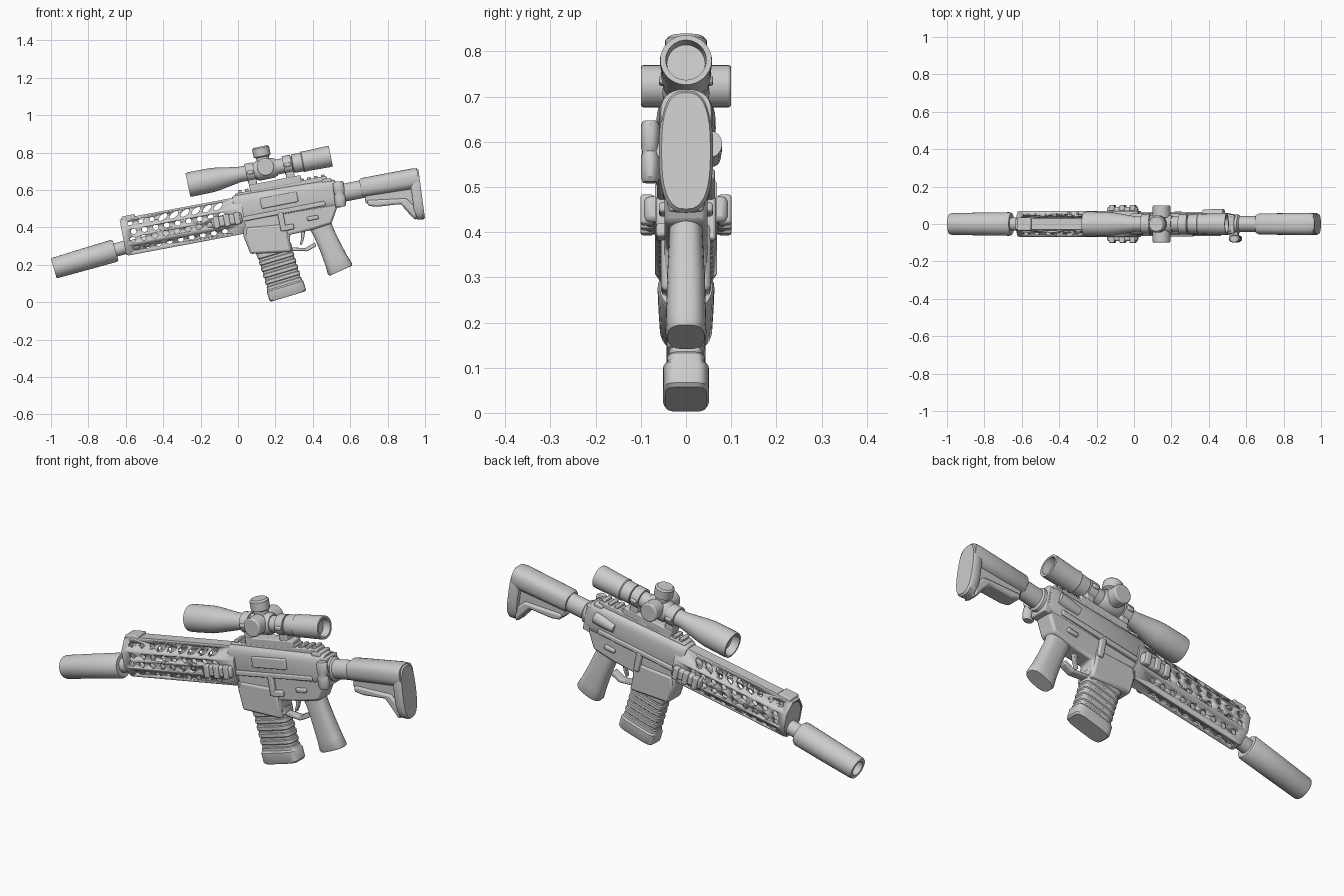
import bpy, bmesh, math
from mathutils import Vector

if "Cube" in bpy.data.objects:
    bpy.data.objects.remove(bpy.data.objects["Cube"])

TILT = math.radians(11)


def finish(name, bm, bevel=0.0):
    bmesh.ops.recalc_face_normals(bm, faces=bm.faces)
    me = bpy.data.meshes.new(name)
    bm.to_mesh(me)
    bm.free()
    ob = bpy.data.objects.new(name, me)
    bpy.context.collection.objects.link(ob)
    bpy.ops.object.select_all(action='DESELECT')
    ob.select_set(True)
    bpy.context.view_layer.objects.active = ob
    bpy.ops.object.shade_smooth_by_angle(angle=math.radians(35))
    if bevel:
        m = ob.modifiers.new("bevel", 'BEVEL')
        m.width, m.segments = bevel, 2
    return ob


def loft(name, p0, p1, stations, n=28, e=1.0, y=0.0, turn=0.0, closed=False):
    """Rounded sections (t, half height, half width) along p0 -> p1 in the xz plane."""
    bm = bmesh.new()
    a, b = Vector((p0[0], y, p0[1])), Vector((p1[0], y, p1[1]))
    d = (b - a).normalized()
    up = Vector((-d.z, 0, d.x))
    rings = []
    for t, h, w in stations:
        ring = []
        for i in range(n):
            q = 2 * math.pi * i / n + turn
            c, s = math.cos(q), math.sin(q)
            c, s = (math.copysign(abs(v) ** e, v) for v in (c, s))
            ring.append(bm.verts.new(a.lerp(b, t) + up * h * s + Vector((0, w * c, 0))))
        rings.append(ring)
    pairs = list(zip(rings, rings[1:])) + ([(rings[-1], rings[0])] if closed else [])
    for r, s in pairs:
        for i in range(n):
            j = (i + 1) % n
            bm.faces.new((r[i], r[j], s[j], s[i]))
    if not closed:
        bm.faces.new(rings[0])
        bm.faces.new(rings[-1])
    return finish(name, bm)


def add_prism(bm, pts, y0, y1):
    f = bm.faces.new([bm.verts.new((x, y0, z)) for x, z in pts])
    g = bmesh.ops.extrude_face_region(bm, geom=[f])['geom']
    bmesh.ops.translate(bm, vec=(0, y1 - y0, 0),
                        verts=[v for v in g if isinstance(v, bmesh.types.BMVert)])


def plate(name, pts, y0, y1, bevel=0.008):
    bm = bmesh.new()
    add_prism(bm, pts, y0, y1)
    return finish(name, bm, bevel)


def oval(cx, cz, rx, rz, ang=TILT, n=10):
    c, s = math.cos(ang), math.sin(ang)
    out = []
    for i in range(n):
        u, v = (rx * math.cos(2 * math.pi * i / n), rz * math.sin(2 * math.pi * i / n))
        out.append((cx + u * c - v * s, cz + u * s + v * c))
    return out


def block(name, cx, cz, l, h, y0, y1, ang=TILT, bevel=0.006):
    c, s = math.cos(ang), math.sin(ang)
    pts = [(cx + u * c - v * s, cz + u * s + v * c)
           for u, v in ((-l/2, -h/2), (l/2, -h/2), (l/2, h/2), (-l/2, h/2))]
    return plate(name, pts, y0, y1, bevel)


# Muzzle can with open bore, and barrel
loft("muzzle_can", (-.985, .181), (-.655, .277),
     [(.12, .034, .034), (.0, .038, .038), (0, .053, .054), (.03, .056, .058),
      (.5, .059, .061), (.97, .061, .063), (1, .055, .058)])
loft("barrel", (-.67, .275), (.03, .465), [(0, .036, .036), (.12, .036, .036), (.13, .03, .03), (1, .03, .03)])

# Hollow handguard with rows of vents
A, B = (-.615, .346), (.03, .467)
k = 1 / math.cos(math.pi / 8)
H, W, T = .1 * k, .069 * k, .012
guard = loft("handguard", A, B, [(0, H - .005, W - .004), (.02, H, W), (1, H, W), (1, H - T, W - T), (0, H - T, W - T)],
             n=8, turn=math.pi / 8, closed=True)
bm = bmesh.new()
ax = Vector((B[0] - A[0], B[1] - A[1]))
L = ax.length
ax.normalize()
for off, rx, rz, skew in ((.068, .014, .011, 0), (.021, .016, .014, 0), (-.021, .016, .014, 0), (-.068, .016, .012, 0)):
    for i in range(9):
        s = .05 + i * .06 + (.012 if off in (.021, -.068) else 0)
        cx, cz = A[0] + ax.x * s - ax.y * off, A[1] + ax.y * s + ax.x * off
        slot = off > .05 and i > 2
        for side in (-1, 1):
            pts = oval(cx, cz, .029 if slot else rx, .014 if slot else rz, TILT + (.5 if slot else skew))
            add_prism(bm, pts, side * .025, side * .1)
for i in range(8):
    s = .06 + i * .065
    ring = [bm.verts.new((A[0] + ax.x * s + .02 * math.cos(q), .013 * math.sin(q), A[1] + ax.y * s - .13))
            for q in (2 * math.pi * j / 10 for j in range(10))]
    g = bmesh.ops.extrude_face_region(bm, geom=[bm.faces.new(ring)])['geom']
    bmesh.ops.translate(bm, vec=(0, 0, .052), verts=[v for v in g if isinstance(v, bmesh.types.BMVert)])
cutter = finish("vent_cutter", bm)
cutter.hide_render = True
cutter.hide_set(True)
m = guard.modifiers.new("vents", 'BOOLEAN')
m.operation, m.object, m.solver = 'DIFFERENCE', cutter, 'EXACT'
block("front_sight_base", -.585, .447, .075, .035, -.035, .035)
loft("guard_end_ring", (-.612, .3465), (-.604, .348), [(0, .085, .06), (1, .085, .06)], n=16)
for side, tag in ((-1, "front"), (1, "back")):
    y0, y1 = sorted((side * .05, side * .092))
    block("side_rail_" + tag, -.06, .437, .165, .058, y0, y1, bevel=.012)
    for i in range(3):
        y0, y1 = sorted((side * .07, side * .101))
        block(f"side_rail_rib_{tag}_{i}", -.115 + i * .055, .427 + i * .011, .03, .066, y0, y1)

# Receiver
loft("upper_receiver", (-.02, .492), (.53, .584),
     [(0, .07, .05), (.03, .08, .058), (.95, .078, .058), (1, .07, .052)], e=.55)
plate("lower_receiver", [(.02, .46), (.03, .35), (.065, .262), (.285, .272), (.275, .36), (.39, .385),
                         (.5, .42), (.535, .52), (.52, .55), (.05, .47)], -.048, .048, .012)
plate("magazine_well", [(.045, .4), (.04, .34), (.065, .258), (.288, .27), (.268, .35), (.26, .42)], -.055, .055, .012)
block("top_rail", .23, .613, .5, .03, -.034, .034)
for i in range(13):
    block(f"rail_tooth_{i}", .01 + i * .037, .589 + i * .0069, .02, .02, -.03, .03, bevel=.003)
block("port_cover", .22, .545, .2, .055, -.066, -.04)
block("side_ridge", .24, .485, .46, .025, -.064, .064)
loft("assist_knob", (.37, .565), (.48, .595), [(0, .022, .022), (.6, .03, .025), (1, .03, .025)], y=.055, n=16)
block("bolt_release", .235, .43, .03, .1, -.066, .066)
block("magazine_button", .27, .40, .06, .03, -.066, -.04)
block("selector", .40, .45, .06, .022, -.06, .06)
block("charging_handle", .475, .645, .05, .03, -.045, .045)
block("end_plate", .527, .575, .04, .14, -.05, .05)
loft("rear_knob", (.55, .51), (.535, .645), [(0, .022, .017), (.08, .03, .021), (.4, .03, .021),
     (.5, .024, .018), (.6, .03, .021), (.93, .03, .021), (1, .022, .017)], n=16, y=-.079)
block("knob_arm", .535, .585, .045, .05, -.08, 0)

# Trigger, grip and magazine
plate("trigger_guard", [(.27, .295), (.28, .275), (.37, .272), (.42, .30), (.41, .32), (.36, .29), (.29, .292)], -.02, .02, .004)
plate("trigger", [(.335, .385), (.36, .385), (.352, .335), (.34, .305), (.33, .308), (.338, .34)], -.01, .01, .003)
loft("grip", (.435, .425), (.55, .168),
     [(0, .062, .036), (.2, .056, .038), (.5, .058, .042), (.8, .064, .044), (.96, .071, .045), (1, .066, .041)], e=.75)
mag = [(0, .098, .044)]
for i in range(5):
    t = .12 + i * .13
    mag += [(t, .096, .043), (t + .015, .092, .039), (t + .055, .092, .039), (t + .07, .096, .043)]
mag += [(.76, .097, .044), (.79, .102, .051), (.97, .102, .051), (1, .095, .046)]
loft("magazine", (.19, .29), (.268, .03), mag, e=.42, n=32)

# Stock
loft("buffer_tube", (.53, .578), (.68, .608), [(0, .06, .05), (.2, .06, .05), (.25, .048, .043), (1, .048, .043)])
loft("stock_body", (.655, .61), (.965, .664), [(0, .044, .05), (.04, .052, .056), (.9, .056, .06), (1, .053, .056)], e=.8)
plate("stock_web", [(.675, .60), (.68, .53), (.73, .52), (.86, .545), (.89, .50), (.945, .44), (.97, .45), (.96, .64)],
      -.03, .03, .01)
plate("stock_lower_rail", [(.69, .545), (.695, .515), (.745, .51), (.87, .525), (.905, .49), (.95, .44),
                           (.96, .5), (.90, .555), (.8, .55)], -.042, .042, .01)
loft("butt_pad", (.93, .573), (.982, .580), [(0, .122, .05), (.2, .133, .058), (.8, .137, .06), (1, .13, .054)], e=.75, n=36)

# Scope with recessed lenses
loft("scope_tube", (-.268, .627), (.496, .781),
     [(.05, .048, .048), (.0, .055, .055), (0, .064, .064), (.02, .066, .066), (.17, .065, .065), (.22, .06, .06),
      (.36, .041, .041), (.73, .04, .04), (.735, .05, .05), (.8, .051, .051), (.805, .056, .056), (.83, .054, .054),
      (.98, .057, .058), (1, .056, .057), (1, .045, .045), (.95, .042, .042)], n=32)
loft("turret_block", (.09, .699), (.205, .723), [(0, .045, .045), (.15, .054, .054), (.85, .054, .054), (1, .045, .045)])
loft("top_turret", (.142, .72), (.119, .832),
     [(0, .035, .035), (.5, .035, .035), (.55, .046, .046), (.93, .046, .046), (1, .038, .038)])
for side, tag in ((-1, "front"), (1, "back")):
    plate("side_turret_" + tag, oval(.147, .723, .047, .047, n=28), *sorted((side * .03, side * .1)), bevel=.006)

# Scope mount
block("mount_base", .2, .633, .28, .04, -.034, .034)
for i, (x, z) in enumerate(((.065, .694), (.265, .735))):
    c, s = math.cos(TILT), math.sin(TILT)
    loft(f"scope_ring_{i}", (x - .022, z - .0045), (x + .022, z + .0045), [(0, .05, .052), (1, .05, .052)])
    block(f"ring_leg_{i}", x + .014, z - .055, .045, .09, -.032, .032)
    block(f"ring_ears_{i}", x, z, .036, .02, -.06, .06)
